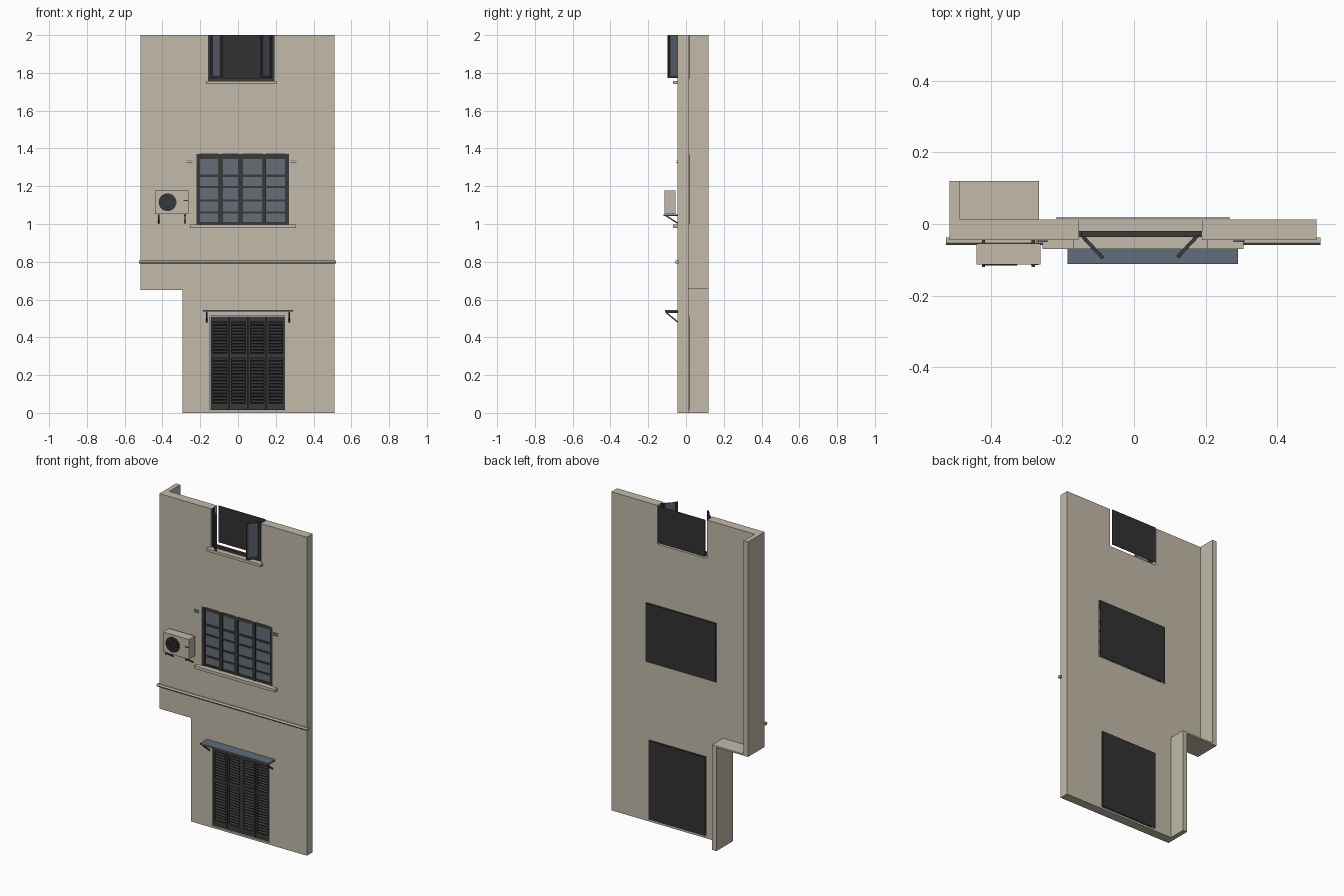
import bpy, bmesh, math
from mathutils import Vector, Matrix

if "Cube" in bpy.data.objects:
    bpy.data.objects.remove(bpy.data.objects["Cube"])


def material(name, rgb):
    m = bpy.data.materials.new(name)
    m.use_nodes = True
    m.diffuse_color = (*rgb, 1)
    m.node_tree.nodes["Principled BSDF"].inputs["Base Color"].default_value = (*rgb, 1)
    return m


PLASTER = material("beige plaster", (0.54, 0.49, 0.40))
FRAME = material("charcoal frame", (0.042, 0.042, 0.042))
DARK = material("dark panel", (0.032, 0.032, 0.032))
GLASS = material("blue grey glass", (0.13, 0.155, 0.18))
SASH_GLASS = material("dim glass", (0.10, 0.115, 0.15))
METAL = material("grey metal", (0.12, 0.15, 0.20))
GRILLE = material("fan grille", (0.05, 0.053, 0.06))


def finish(name, bm, mat):
    bmesh.ops.recalc_face_normals(bm, faces=bm.faces)
    me = bpy.data.meshes.new(name)
    bm.to_mesh(me)
    bm.free()
    me.materials.append(mat)
    ob = bpy.data.objects.new(name, me)
    bpy.context.collection.objects.link(ob)
    return ob


def add_box(bm, x, y, z, tilt=0):
    """Box from three (low, high) ranges, tilted about its own x axis."""
    mid = Vector([sum(r) / 2 for r in (x, y, z)])
    size = [r[1] - r[0] for r in (x, y, z)]
    mat = Matrix.Translation(mid) @ Matrix.Rotation(tilt, 4, "X") @ Matrix.Diagonal((*size, 1))
    bmesh.ops.create_cube(bm, size=1, matrix=mat)


def boxes(name, mat, *ranges):
    bm = bmesh.new()
    for r in ranges:
        add_box(bm, *r)
    return finish(name, bm, mat)


def extrude(name, mat, points, vec):
    bm = bmesh.new()
    face = bm.faces.new([bm.verts.new(p) for p in points])
    ext = bmesh.ops.extrude_face_region(bm, geom=[face])
    bmesh.ops.translate(bm, vec=vec, verts=[g for g in ext["geom"] if isinstance(g, bmesh.types.BMVert)])
    return finish(name, bm, mat)


def add_bar(bm, a, b, w):
    """Square bar between two points."""
    a, b = Vector(a), Vector(b)
    d = b - a
    mat = Matrix.Translation((a + b) / 2) @ d.to_track_quat("Z", "Y").to_matrix().to_4x4()
    bmesh.ops.create_cube(bm, size=1, matrix=mat @ Matrix.Diagonal((w, w, d.length, 1)))


F, B = -0.045, 0.012      # wall front and back
LEFT, STEP, RIGHT, LEDGE = -0.515, -0.295, 0.51, 0.65

# Wall with stepped outline, open notch at the top and two cut openings
outline = [(STEP, 0), (RIGHT, 0), (RIGHT, 2), (0.19, 2), (0.19, 1.757), (-0.155, 1.757),
           (-0.155, 2), (LEFT, 2), (LEFT, LEDGE), (STEP, LEDGE)]
wall = extrude("wall", PLASTER, [(x, F, z) for x, z in outline], (0, B - F, 0))
cutter = boxes("opening_cutter", PLASTER,
               ((-0.22, 0.27), (-0.2, 0.2), (0.998, 1.37)),
               ((-0.147, 0.25), (-0.2, 0.2), (0.012, 0.512)))
cutter.hide_render = True
cutter.hide_viewport = True
cut = wall.modifiers.new("openings", "BOOLEAN")
cut.operation = "DIFFERENCE"
cut.solver = "EXACT"
cut.object = cutter

# Side return following the step
profile = [(LEFT, 2), (LEFT, LEDGE), (STEP, LEDGE), (STEP, 0), (STEP + 0.03, 0),
           (STEP + 0.03, LEDGE + 0.01), (LEFT + 0.03, LEDGE + 0.01), (LEFT + 0.03, 2)]
extrude("side_return", PLASTER, [(x, B, z) for x, z in profile], (0, 0.12 - B, 0))

# Moulding band and window sills
band = [(F + 0.007, 0.79), (-0.053, 0.79), (-0.059, 0.798), (-0.053, 0.806), (F + 0.007, 0.806)]
extrude("moulding_band", PLASTER, [(-0.525, y, z) for y, z in band], (1.045, 0, 0))
boxes("upper_sill", PLASTER, ((-0.17, 0.205), (-0.07, F + 0.005), (1.74, 1.757)))
boxes("middle_sill", PLASTER, ((-0.255, 0.305), (-0.07, F + 0.005), (0.98, 0.998)))

# Dark panels behind each opening
for name, x, z in (("upper", (-0.145, 0.178), (1.77, 2)),
                   ("middle", (-0.218, 0.268), (1.0, 1.368)),
                   ("door", (-0.145, 0.248), (0.015, 0.51))):
    boxes(name + "_back_panel", DARK, (x, (0.015, 0.018), z))

# Middle window: glass behind a grid of frame bars
wy = (-0.04, -0.02)
bars = [(x, wy, (0.998, 1.37)) for x in
        ((-0.22, -0.204), (-0.103, -0.082), (0.003, 0.024), (0.13, 0.147), (0.251, 0.27))]
bars += [((-0.22, 0.27), (-0.037, -0.022), z) for z in
         ((0.998, 1.01), (1.055, 1.065), (1.12, 1.13), (1.19, 1.2), (1.25, 1.262), (1.345, 1.37))]
boxes("middle_window_frame", FRAME, *bars)
boxes("middle_window_glass", GLASS, ((-0.21, 0.26), (-0.031, -0.027), (1.0, 1.36)))

# Upper window: fixed frame and two open sashes
fy = (-0.036, -0.02)
boxes("upper_window_frame", FRAME, ((-0.155, 0.19), fy, (1.757, 1.772)),
      ((-0.155, -0.145), fy, (1.77, 2)), ((0.18, 0.19), fy, (1.77, 2)))
for side, hinge, angle in (("right", (-0.143, -0.035), -47), ("left", (0.178, -0.032), -133)):
    place = Matrix.Translation((*hinge, 0)) @ Matrix.Rotation(math.radians(angle), 4, "Z")
    y, z = (-0.005, 0.005), (1.772, 2)
    sash = boxes(side + "_sash_frame", FRAME, ((0, 0.013), y, z), ((0.07, 0.083), y, z),
                 ((0.01, 0.073), y, (1.772, 1.787)))
    pane = boxes(side + "_sash_glass", SASH_GLASS, ((0.012, 0.071), (-0.002, 0.002), (1.785, 2)))
    for ob in (sash, pane):
        ob.data.transform(place)

# Louvred door: four leaves, each with two tiers of slats
bm, slats = bmesh.new(), bmesh.new()
x0, w = -0.145, 0.0985
tiers = ((0.05, 0.29, 14), (0.315, 0.48, 10))
for i in range(4):
    a, b = x0 + i * w + 0.001, x0 + (i + 1) * w - 0.001
    for x in ((a, a + 0.012), (b - 0.012, b)):
        add_box(bm, x, (-0.04, -0.02), (0.015, 0.51))
    for z in ((0.015, 0.05), (0.29, 0.315), (0.48, 0.51)):
        add_box(bm, (a, b), (-0.039, -0.021), z)
    for low, high, n in tiers:
        pitch = (high - low) / n
        for k in range(n):
            c = low + (k + 0.5) * pitch
            add_box(slats, (a + 0.01, b - 0.01), (-0.041, -0.019), (c - 0.002, c + 0.002), math.radians(35))
finish("door_leaves", bm, FRAME)
finish("door_slats", slats, DARK)
boxes("door_backing", DARK, ((-0.145, 0.248), (-0.018, -0.015), (0.015, 0.51)))

# Canopy over the door with brackets
boxes("door_canopy", METAL, ((-0.185, 0.29), (-0.112, F), (0.536, 0.546)))
bm = bmesh.new()
for x in (-0.166, 0.271):
    add_bar(bm, (x, -0.108, 0.532), (x, F, 0.532), 0.007)
    add_bar(bm, (x, -0.106, 0.532), (x, F, 0.482), 0.007)
finish("canopy_brackets", bm, FRAME)

# Air conditioner on two wall brackets
boxes("air_conditioner_body", PLASTER, ((-0.44, -0.261), (-0.113, -0.055), (1.052, 1.177)))
bm = bmesh.new()
for x in (-0.42, -0.281):
    add_bar(bm, (x, -0.12, 1.047), (x, F, 1.047), 0.009)
    add_bar(bm, (x, -0.108, 1.045), (x, F, 1.005), 0.007)
finish("air_conditioner_brackets", bm, FRAME)
boxes("air_conditioner_handle", FRAME, ((-0.288, -0.266), (-0.115, -0.112), (1.122, 1.128)))


def turned(radius, depth, y):
    return (Matrix.Translation((-0.373, y, 1.115)) @ Matrix.Rotation(math.pi / 2, 4, "X"), radius, depth)


bm = bmesh.new()
mat, r, d = turned(0.047, 0.003, -0.1135)
bmesh.ops.create_cone(bm, cap_ends=True, segments=24, radius1=r, radius2=r, depth=d, matrix=mat)
finish("fan_disc", bm, DARK)
bm = bmesh.new()
centre = Vector((-0.373, -0.1165, 1.115))
for i in range(12):
    t = math.tau * i / 12
    add_bar(bm, centre, centre + Vector((math.cos(t), 0, math.sin(t))) * 0.046, 0.002)
for radius in (0.014, 0.025, 0.036, 0.046):
    ring = [centre + Vector((math.cos(math.tau * i / 24), 0, math.sin(math.tau * i / 24))) * radius
            for i in range(24)]
    for i in range(24):
        add_bar(bm, ring[i - 1], ring[i], 0.0025)
finish("fan_grille", bm, GRILLE)

# Shutter holders beside the middle window
for side, x in (("right", (-0.272, -0.241)), ("left", (0.278, 0.309))):
    boxes(side + "_shutter_holder", METAL, *[(x, (-0.05, F + 0.003), (z, z + 0.005)) for z in (1.322, 1.335)])
